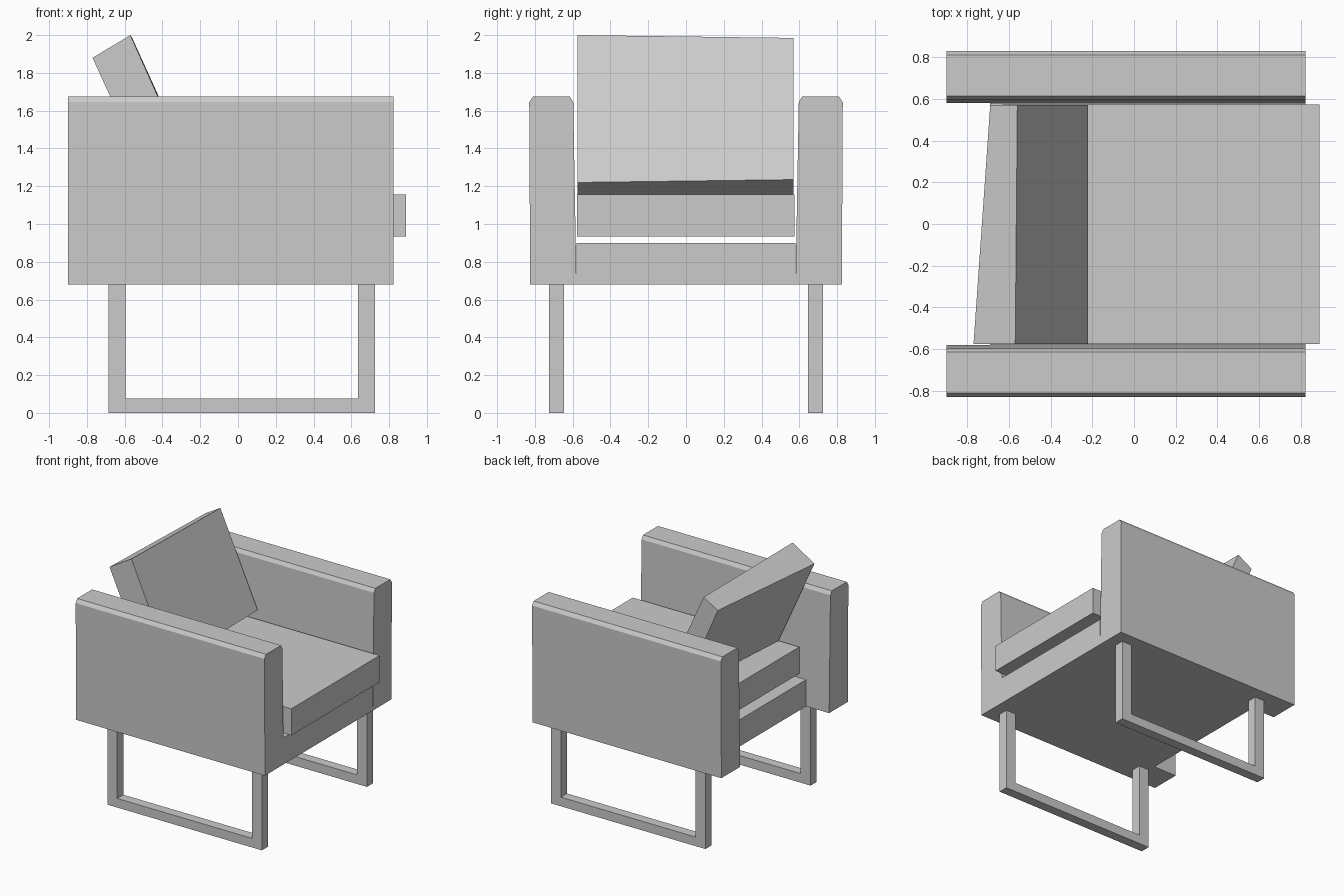
import bpy
import bmesh
from mathutils import Vector

cube = bpy.data.objects.get("Cube")
if cube:
    bpy.data.objects.remove(cube, do_unlink=True)

grey = bpy.data.materials.new("plain grey")
grey.use_nodes = True
colour = (0.6, 0.6, 0.6, 1)
grey.diffuse_color = colour
grey.node_tree.nodes["Principled BSDF"].inputs["Base Color"].default_value = colour


def prism(name, start, end):
    """Solid between two matching outlines of 3D points."""
    bm = bmesh.new()
    a = [bm.verts.new(Vector(p)) for p in start]
    b = [bm.verts.new(Vector(p)) for p in end]
    bm.faces.new(a)
    bm.faces.new(reversed(b))
    for i in range(len(a)):
        j = (i + 1) % len(a)
        bm.faces.new((a[j], a[i], b[i], b[j]))
    bmesh.ops.recalc_face_normals(bm, faces=bm.faces)
    mesh = bpy.data.meshes.new(name)
    bm.to_mesh(mesh)
    bm.free()
    mesh.materials.append(grey)
    obj = bpy.data.objects.new(name, mesh)
    bpy.context.collection.objects.link(obj)
    return obj


def along_x(name, outline, x0, x1):
    return prism(name, [(x0, y, z) for y, z in outline], [(x1, y, z) for y, z in outline])


def along_y(name, y0, outline0, y1, outline1=None):
    return prism(name, [(x, y0, z) for x, z in outline0],
                 [(x, y1, z) for x, z in outline1 or outline0])


def rect(u0, u1, v0, v1):
    return [(u0, v0), (u1, v0), (u1, v1), (u0, v1)]


# Arm panels with chamfered tops, and sled legs
arm = [(0.58, 0.68), (0.825, 0.68), (0.83, 1.645), (0.81, 1.675),
       (0.615, 1.675), (0.597, 1.645)]
sled = [(-0.685, 0), (0.725, 0), (0.725, 0.685), (0.635, 0.685),
        (0.635, 0.075), (-0.595, 0.075), (-0.595, 0.685), (-0.685, 0.685)]
for side, s in (("left", 1), ("right", -1)):
    along_x(side + "_arm", [(s * y, z) for y, z in arm], -0.9, 0.823)
    along_y(side + "_sled_leg", s * 0.645, sled, s * 0.725)

# Seat base joining the arms
along_x("seat_base", rect(-0.58, 0.58, 0.68, 0.9), -0.69, 0.823)

# Loose seat cushion, slightly proud of the base
along_x("seat_cushion", rect(-0.577, 0.574, 0.935, 1.155), -0.63, 0.89)

# Leaning back cushion, a little thinner at one end
thick_end = [(-0.22, 1.22), (-0.57, 2.0), (-0.77, 1.88), (-0.42, 1.11)]
thin_end = [(-0.22, 1.235), (-0.56, 1.985), (-0.69, 1.91), (-0.36, 1.15)]
along_y("back_cushion", -0.575, thick_end, 0.57, thin_end)
